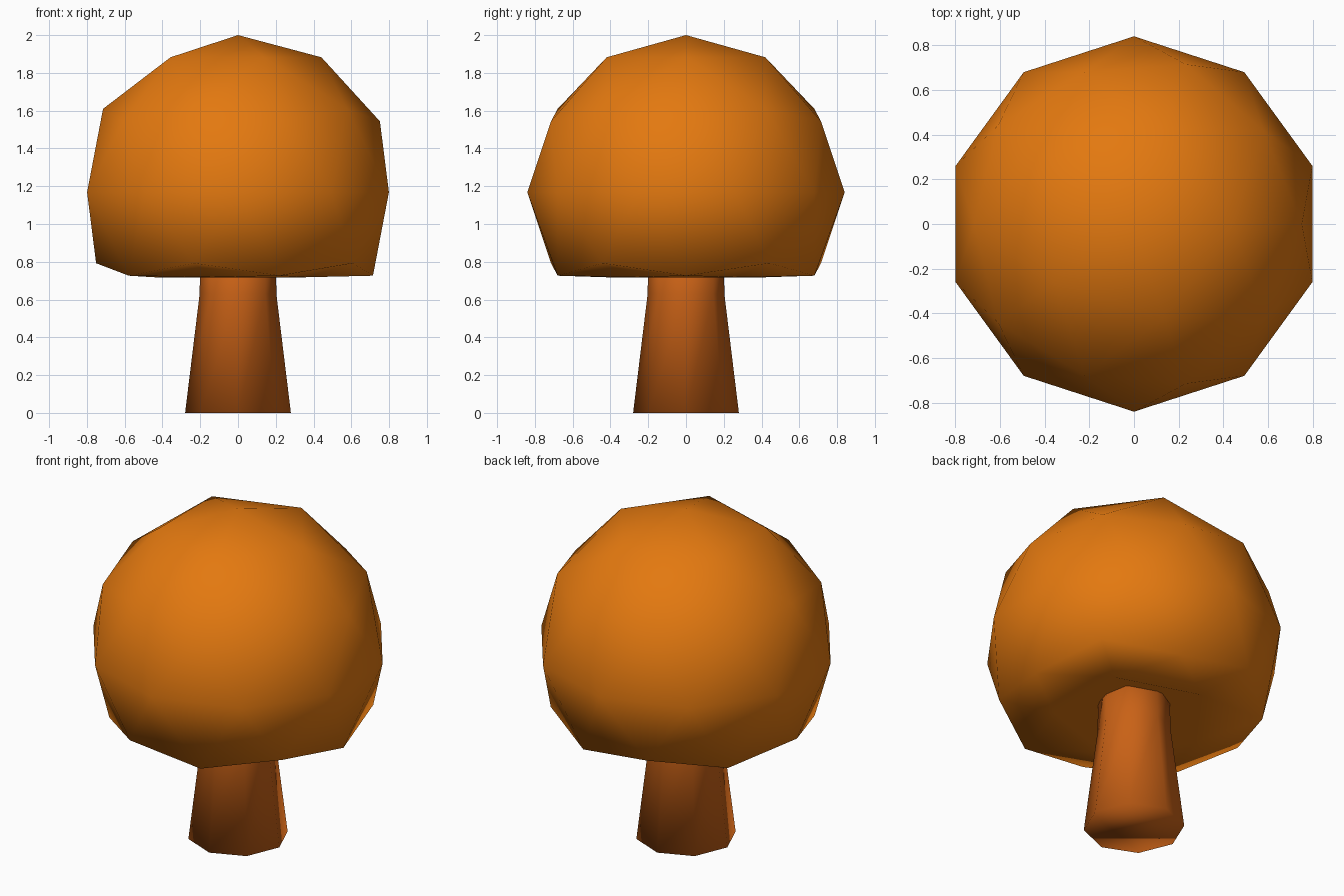
import bpy, bmesh, math

if "Cube" in bpy.data.objects:
    bpy.data.objects.remove(bpy.data.objects["Cube"])


def material(name, rgb):
    m = bpy.data.materials.new(name)
    m.diffuse_color = (*rgb, 1)
    m.use_nodes = True
    m.node_tree.nodes["Principled BSDF"].inputs["Base Color"].default_value = m.diffuse_color
    return m


def add_object(name, bm, mat):
    bmesh.ops.recalc_face_normals(bm, faces=bm.faces)
    for f in bm.faces:
        f.smooth = True
    me = bpy.data.meshes.new(name)
    bm.to_mesh(me)
    bm.free()
    me.materials.append(mat)
    ob = bpy.data.objects.new(name, me)
    bpy.context.collection.objects.link(ob)
    return ob


leaf_orange = material("leaf orange", (0.77, 0.19, 0.005))
trunk_brown = material("trunk orange brown", (0.58, 0.12, 0.008))

# Crown: low-poly ball with its underside pushed up into a shallow hollow
R, CZ = 0.84, 1.168
bm = bmesh.new()
bmesh.ops.create_icosphere(bm, subdivisions=2, radius=R)
for v in bm.verts:
    if v.co.z < -0.95 * R:
        v.co.z = -0.30
    elif v.co.z < -0.7 * R:
        v.co.z = -0.45
    v.co.z += CZ
    v.co.z = min(v.co.z, 2.0)
add_object("crown", bm, leaf_orange)

# Trunk: eight-sided tapered post, straight near the top
bm = bmesh.new()
rings = []
for r, z in ((0.28, 0.0), (0.203, 0.63), (0.2, 0.9)):
    rings.append([bm.verts.new((r * math.cos(k * math.pi / 4),
                                r * math.sin(k * math.pi / 4), z))
                  for k in range(8)])
for a, b in zip(rings, rings[1:]):
    for k in range(8):
        j = (k + 1) % 8
        bm.faces.new((a[k], a[j], b[j], b[k]))
bm.faces.new(rings[0][::-1])
bm.faces.new(rings[-1])
add_object("trunk", bm, trunk_brown)
